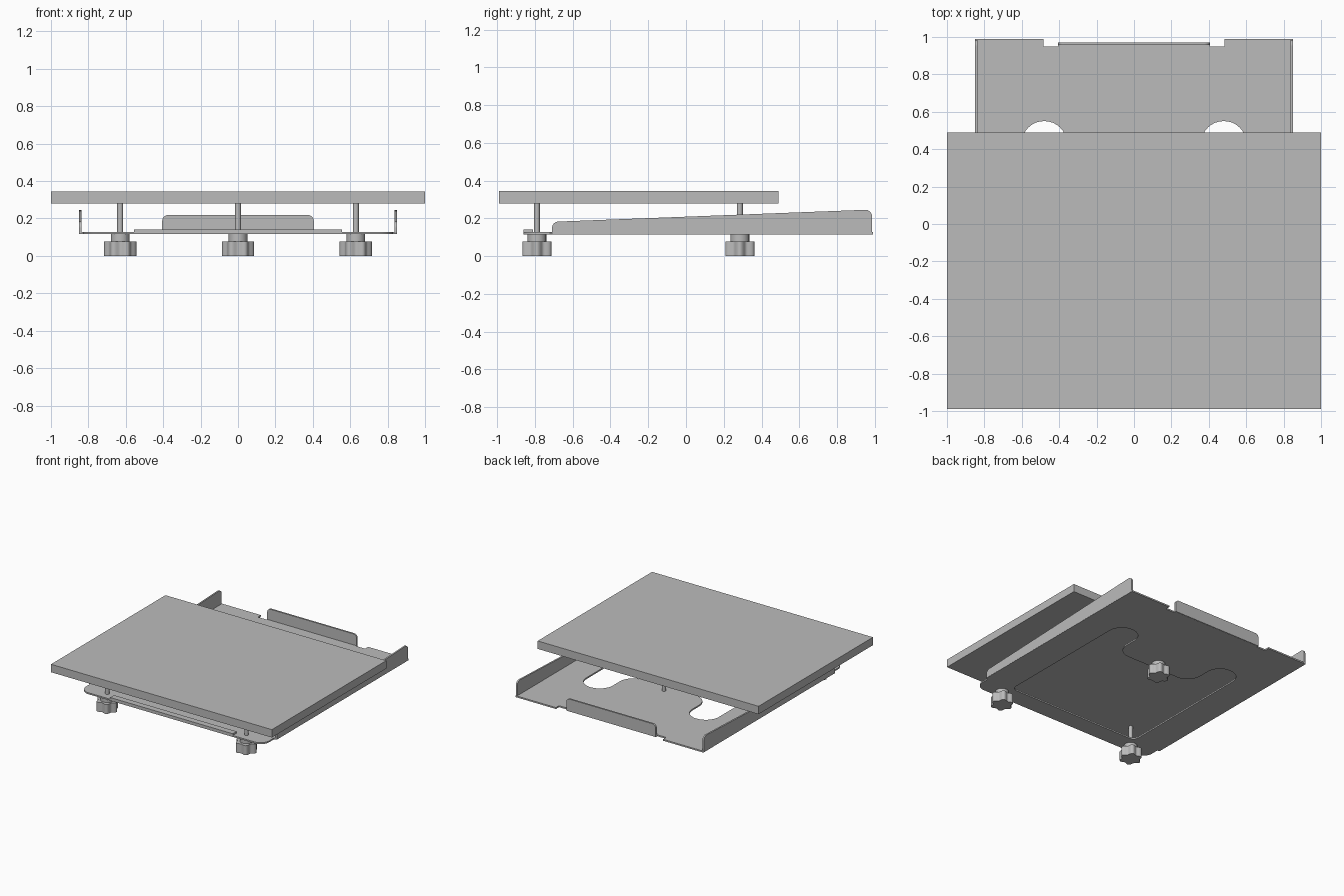
import bpy
import bmesh
import math
from mathutils import Vector, Matrix

cube = bpy.data.objects.get("Cube")
if cube:
    bpy.data.objects.remove(cube, do_unlink=True)

metal = bpy.data.materials.new("plain grey")
metal.use_nodes = True
GREY = (0.5, 0.5, 0.5, 1)
metal.diffuse_color = GREY
metal.node_tree.nodes["Principled BSDF"].inputs["Base Color"].default_value = GREY

# Axis frames: columns give the world direction of local x, y and depth
FLAT = Matrix.Identity(4)
SIDE = Matrix(((0, 0, 1, 0), (1, 0, 0, 0), (0, 1, 0, 0), (0, 0, 0, 1)))
BACK = Matrix(((1, 0, 0, 0), (0, 0, -1, 0), (0, 1, 0, 0), (0, 0, 0, 1)))


def rounded(corners, steps=8):
    """Outline from (x, y, fillet radius) corners."""
    out = []
    n = len(corners)
    for i, (x, y, r) in enumerate(corners):
        p = Vector((x, y))
        if r == 0:
            out.append(p)
            continue
        a = (Vector(corners[i - 1][:2]) - p).normalized()
        b = (Vector(corners[(i + 1) % n][:2]) - p).normalized()
        half = a.angle(b) / 2
        centre = p + (a + b).normalized() * r / math.sin(half)
        reach = r / math.tan(half)
        start, end = p + a * reach - centre, p + b * reach - centre
        a0 = math.atan2(start.y, start.x)
        turn = math.atan2(start.x * end.y - start.y * end.x, start.dot(end))
        for k in range(steps + 1):
            t = a0 + turn * k / steps
            out.append(centre + Vector((math.cos(t), math.sin(t))) * r)
    return out


def mirrored(half):
    """Close a half outline by reflecting it in x."""
    return half + [(-x, y, r) for x, y, r in reversed(half)]


def slab(name, loops, thickness, location, frame=FLAT):
    """Flat sheet from an outline and optional hole outlines."""
    curve = bpy.data.curves.new(name, "CURVE")
    curve.dimensions = "2D"
    curve.fill_mode = "BOTH"
    curve.extrude = thickness / 2
    for loop in loops:
        spline = curve.splines.new("POLY")
        spline.points.add(len(loop) - 1)
        for point, p in zip(spline.points, loop):
            point.co = (p.x, p.y, 0, 1)
        spline.use_cyclic_u = True
    helper = bpy.data.objects.new(name + " outline", curve)
    bpy.context.collection.objects.link(helper)
    graph = bpy.context.evaluated_depsgraph_get()
    mesh = bpy.data.meshes.new_from_object(helper.evaluated_get(graph))
    bpy.data.objects.remove(helper, do_unlink=True)
    mesh.transform(Matrix.Translation(location) @ frame)
    bm = bmesh.new()
    bm.from_mesh(mesh)
    return finish(name, bm, mesh)


def finish(name, bm, mesh=None):
    mesh = mesh or bpy.data.meshes.new(name)
    bmesh.ops.remove_doubles(bm, verts=bm.verts, dist=0.0002)
    bmesh.ops.recalc_face_normals(bm, faces=bm.faces)
    bm.to_mesh(mesh)
    bm.free()
    mesh.materials.clear()
    mesh.materials.append(metal)
    obj = bpy.data.objects.new(name, mesh)
    bpy.context.collection.objects.link(obj)
    bpy.ops.object.select_all(action="DESELECT")
    obj.select_set(True)
    bpy.context.view_layer.objects.active = obj
    bpy.ops.object.shade_smooth_by_angle(angle=math.radians(30))
    return obj


def cylinder(name, x, y, z0, z1, radius):
    bm = bmesh.new()
    bmesh.ops.create_cone(bm, cap_ends=True, segments=24, radius1=radius,
                          radius2=radius, depth=z1 - z0,
                          matrix=Matrix.Translation((x, y, (z0 + z1) / 2)))
    return finish(name, bm)


# Upper bed
bed = [(1, -0.99, 0), (1, 0.49, 0)]
slab("bed_plate", [rounded(mirrored(bed))], 0.065, (0, -0, 0.312))

# Carriage sheet with a wide window and a central tongue
sheet = [(0.83, -0.86, 0.08), (0.83, -0.72, 0), (0.85, -0.71, 0),
         (0.85, 0.99, 0), (0.485, 0.99, 0), (0.485, 0.95, 0)]
window = [(0.6, -0.71, 0.05), (0.6, 0.55, 0.118),
          (0.36, 0.55, 0.118), (0.36, 0.22, 0.12)]
slab("carriage_sheet", [rounded(mirrored(sheet)), rounded(mirrored(window))],
     0.012, (0, 0, 0.122))

# Raised front strip
strip = [(0.555, -0.86, 0), (0.555, -0.81, 0)]
slab("front_strip", [rounded(mirrored(strip))], 0.014, (0, 0, 0.135))

# Sloped side flanges
flange = [(-0.71, 0.117, 0), (0.985, 0.117, 0),
          (0.985, 0.247, 0.035), (-0.71, 0.182, 0.035)]
for side, x in (("left", 0.844), ("right", -0.844)):
    slab(side + "_flange", [rounded(flange)], 0.013, (x, 0, 0), SIDE)

# Rear flange and the fold that joins it to the sheet
rear = [(0.405, 0.117, 0), (0.405, 0.218, 0.03)]
slab("rear_flange", [rounded(mirrored(rear))], 0.014, (0, 0.963, 0), BACK)
fold = [(0.405, 0.94, 0), (0.405, 0.965, 0)]
slab("rear_fold", [rounded(mirrored(fold))], 0.012, (0, 0, 0.122))

# Levelling screws with six-lobed knobs
lobes = []
for k in range(72):
    t = math.tau * k / 72
    r = 0.076 + 0.010 * math.cos(6 * t)
    lobes.append(Vector((r * math.cos(t), r * math.sin(t))))
for place, x, y in (("front_left", 0.63, -0.79), ("front_right", -0.63, -0.79),
                    ("rear", 0, 0.285)):
    slab(place + "_knob", [lobes], 0.077, (x, y, 0.0385))
    cylinder(place + "_collar", x, y, 0.07, 0.118, 0.05)
    cylinder(place + "_screw", x, y, 0.1, 0.285, 0.016)
